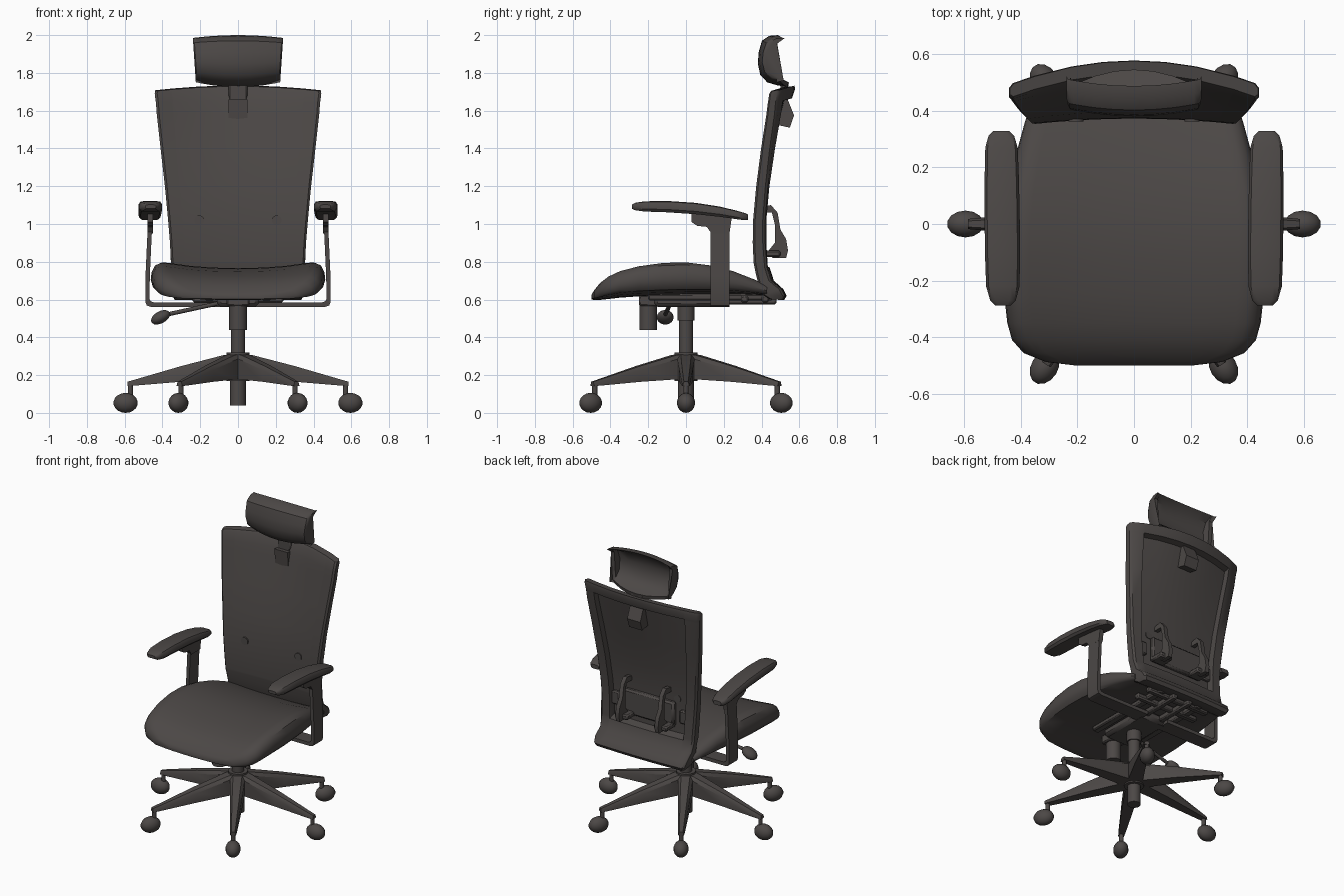
import bpy, bmesh, math
from mathutils import Vector, Matrix

mat = bpy.data.materials.new("charcoal")
mat.diffuse_color = (0.072, 0.064, 0.061, 1)


def finish(name, bm):
    bmesh.ops.recalc_face_normals(bm, faces=bm.faces)
    me = bpy.data.meshes.new(name)
    bm.to_mesh(me)
    bm.free()
    me.materials.append(mat)
    ob = bpy.data.objects.new(name, me)
    bpy.context.collection.objects.link(ob)
    return ob


def loft(name, rings, m=None):
    """Skin a list of equal-length closed rings and cap both ends."""
    bm = bmesh.new()
    vs = [[bm.verts.new(p) for p in r] for r in rings]
    n = len(vs[0])
    for a, b in zip(vs, vs[1:]):
        for i in range(n):
            bm.faces.new((a[i], a[(i + 1) % n], b[(i + 1) % n], b[i]))
    bm.faces.new(vs[0][::-1])
    bm.faces.new(vs[-1])
    if m:
        bm.transform(m)
    return finish(name, bm)


def box(name, lo, hi, bevel=0.008):
    bm = bmesh.new()
    bmesh.ops.create_cube(bm, size=1)
    lo, hi = Vector(lo), Vector(hi)
    for v in bm.verts:
        v.co = Vector([(lo[i] + hi[i]) / 2 + v.co[i] * (hi[i] - lo[i]) for i in range(3)])
    bmesh.ops.bevel(bm, geom=bm.edges[:], offset=bevel, segments=1, affect='EDGES')
    return finish(name, bm)


def rod(name, p, q, r, r2=None, seg=20):
    bm = bmesh.new()
    p, q = Vector(p), Vector(q)
    d = q - p
    m = Matrix.Translation((p + q) / 2) @ d.to_track_quat('Z', 'Y').to_matrix().to_4x4()
    bmesh.ops.create_cone(bm, cap_ends=True, segments=seg, radius1=r,
                          radius2=r if r2 is None else r2, depth=d.length, matrix=m)
    return finish(name, bm)


def ball(name, m, scale):
    bm = bmesh.new()
    bmesh.ops.create_uvsphere(bm, u_segments=14, v_segments=9, radius=1,
                              matrix=m @ Matrix.Diagonal((*scale, 1)))
    return finish(name, bm)


def extrude_yz(name, prof, x0, x1):
    return loft(name, [[(x, y, z) for y, z in prof] for x in (x0, x1)])


# Six-legged base with casters
for k, deg in enumerate((0, 58, 122, 180, 238, 302)):
    m = Matrix.Rotation(math.radians(deg), 4, 'Z')
    rings = []
    for r, w, z0, z1 in ((0.03, .05, .18, .312), (.08, .046, .178, .305), (.3, .036, .165, .248),
                         (.54, .022, .145, .178), (.585, .018, .142, .165)):
        rings.append([(r, -w, z0), (r, w, z0), (r, w, z1 - .02), (r, w * .6, z1),
                      (r, -w * .6, z1), (r, -w, z1 - .02)])
    loft(f"base_leg_{k}", rings, m)
    rod(f"caster_stem_{k}", m @ Vector((.57, 0, .07)), m @ Vector((.57, 0, .155)), .014, seg=10)
    ball(f"caster_{k}", m @ Matrix.Translation((.595, 0, .053)), (.066, .048, .053))

# Central column
rod("base_hub", (0, 0, .17), (0, 0, .32), .062)
rod("column_bottom", (0, 0, .04), (0, 0, .2), .042)
rod("gas_lift", (0, 0, .3), (0, 0, .5), .038)
rod("lift_collar", (0, 0, .49), (0, 0, .6), .046)

# Mechanism under the seat
box("mechanism", (-.11, -.17, .56), (.11, .2, .625), .02)
rod("tension_knob", (0, -.2, .44), (0, -.2, .57), .047)
box("knob_mount", (-.06, -.25, .565), (.06, -.1, .625))
for s in (-1, 1):
    box("seat_rail", (s * .15 - .025, -.2, .595), (s * .15 + .025, .46, .63))
    box("back_link", (s * .06 - .02, .1, .575), (s * .06 + .02, .48, .615))
for y in (.31, .42):
    box("cross_bar", (-.24, y - .02, .585), (.24, y + .02, .622))
rod("lever_rod", (-.08, -.08, .585), (-.38, -.11, .52), .011, seg=10)
ball("lever_paddle", Matrix.Translation((-.41, -.11, .506)) @ Matrix.Rotation(-.5, 4, 'Y'),
     (.056, .045, .032))

# Seat cushion: sections along y (y, top, half width, bottom)
half = [(0, .82), (.3, .84), (.55, .89), (.8, .98), (.88, 1), (.95, .92), (.99, .72), (1, .5),
        (.98, .3), (.94, .18), (.7, .1), (.35, .03)]
ring = half + [(0, 0)] + [(-a, b) for a, b in half[:0:-1]]
rings = []
for y, t, w, b in ((-.5, .625, .2, .602), (-.487, .648, .31, .597), (-.455, .688, .39, .598),
                   (-.41, .722, .43, .603), (-.35, .75, .447, .61), (-.25, .776, .458, .617),
                   (-.12, .794, .462, .62), (0, .797, .456, .623), (.12, .782, .442, .625),
                   (.25, .75, .415, .625), (.36, .707, .385, .622), (.43, .675, .36, .618)):
    rings.append([(w * u, y, b + f * (t - b)) for u, f in ring])
loft("seat", rings)

# Backrest: sections along z (half width, front y, front z, back y, back z, bow, recessed)
us = [-1, -.97, -.8, -.79, -.5, -.25, 0, .25, .5, .79, .8, .97, 1]
rings = []
for w, fy, fz, by, bz, bow, rec in (
        (.335, .44, .602, .51, .598, .01, 0), (.345, .405, .625, .523, .62, .01, 0),
        (.35, .385, .67, .505, .655, .01, 0), (.35, .368, .74, .45, .70, .015, 0),
        (.355, .358, .79, .428, .77, .015, 0), (.355, .357, .80, .427, .785, .015, 1),
        (.36, .352, .9, .418, .9, .02, 1), (.37, .354, 1.02, .418, 1.02, .02, 1),
        (.387, .370, 1.2, .432, 1.2, .027, 1), (.41, .395, 1.4, .455, 1.4, .045, 1),
        (.43, .422, 1.58, .48, 1.58, .065, 1), (.434, .428, 1.635, .485, 1.635, .073, 1),
        (.435, .43, 1.645, .486, 1.645, .075, 0), (.441, .436, 1.69, .492, 1.69, .085, 0),
        (.438, .445, 1.703, .49, 1.708, .085, 0)):
    lift = .025 * max(0, (fz - 1.4) / .3)
    front, back = [], []
    for u in us:
        c = 1 - u * u
        inset = .012 if abs(u) == 1 else 0
        front.append((w * u, fy + bow * c + inset, fz + lift * c))
        if rec and abs(u) < .795:
            back.append((w * u, fy + .02 + bow * c, bz + lift * c))
        else:
            back.append((w * u, by + bow * c - inset, bz + lift * c))
    rings.append(front + back[::-1])
loft("backrest", rings)

# Lumbar support behind the backrest
box("lumbar_plate", (-.2, .385, .83), (.2, .425, 1.0), .012)
for s in (-1, 1):
    strut = [(.39, 1.09), (.45, 1.1), (.485, 1.06), (.5, .97), (.53, .92), (.54, .86), (.53, .82),
             (.46, .82), (.43, .85), (.47, .9), (.47, 1.0), (.455, 1.06), (.39, 1.06)]
    extrude_yz("lumbar_strut", strut, s * .15 - .014, s * .15 + .014)
    box("lumbar_foot", (s * .15 - .05, .4, .825), (s * .15 + .05, .5, .86))
    box("lumbar_slider", (s * .26 - .03, .375, .86), (s * .26 + .03, .405, .95))
    rod("lumbar_button", (s * .205, .362, 1.02), (s * .205, .39, 1.02), .026)

# Headrest bracket and shell
extrude_yz("headrest_bracket", [(.47, 1.66), (.54, 1.655), (.572, 1.575), (.55, 1.51), (.48, 1.525)],
           -.05, .05)
box("headrest_stem", (-.05, .5, 1.64), (.05, .54, 1.75))
prof = [(.487, 2.0), (.44, 1.996), (.402, 1.97), (.385, 1.91), (.38, 1.85), (.393, 1.79),
        (.43, 1.75), (.48, 1.735), (.54, 1.725), (.545, 1.75), (.48, 1.775), (.44, 1.82),
        (.43, 1.9), (.45, 1.965)]
rings = []
for u in (-1, -.97, -.89, -.88, -.6, -.3, 0, .3, .6, .88, .89, .97, 1):
    r = []
    for i, (y, z) in enumerate(prof):
        if i in (8, 9):
            y -= .06 * u * u
        elif i > 9 and abs(u) > .885:
            y = .483
        elif i < 8:
            y += .025 * u * u + (.012 if abs(u) == 1 else 0)
        z += u * u * (.025 * (2 - z) / .27 - .015 * (z - 1.73) / .27)
        r.append((u * (.222 + .018 * (z - 1.73) / .27), y, z))
    rings.append(r)
loft("headrest", rings)

# Armrests: pad, bracket and bent post, mirrored
for s in (-1, 1):
    rings = []
    for y, w, b, t in ((-.287, .028, 1.082, 1.102), (-.27, .045, 1.073, 1.112),
                       (-.22, .059, 1.066, 1.12), (-.1, .062, 1.062, 1.122), (.05, .062, 1.052, 1.112),
                       (.18, .06, 1.038, 1.092), (.27, .057, 1.025, 1.07), (.312, .045, 1.02, 1.058),
                       (.328, .028, 1.022, 1.05)):
        x, h = s * (.465 + .01 * y), t - b
        rings.append([(x + w * a, y, b + h * f) for a, f in (
            (-.8, 0), (.8, 0), (1, .25), (1, .7), (.85, .93), (.5, 1), (-.5, 1), (-.85, .93),
            (-1, .7), (-1, .25))])
    loft("armrest_pad", rings)
    extrude_yz("armrest_bracket", [(.03, 1.06), (.03, 1.01), (.06, .99), (.11, .985), (.135, .95),
                                   (.23, .95), (.24, 1.02), (.24, 1.045)], s * .45, s * .48)
    path = [(.45, 1.03, .453, 1.03), (.478, .98, .455, .98), (.49, .72, .467, .72),
            (.491, .59, .468, .6), (.483, .568, .46, .59), (.46, .561, .445, .585), (.08, .561, .08, .585)]
    path[0] = (.475, 1.04, .452, 1.04)
    loft("armrest_post", [[(s * a, .13, b), (s * a, .23, b), (s * c, .23, d), (s * c, .13, d)]
                          for a, b, c, d in path])

# Smooth shading with crisp edges
for ob in bpy.context.collection.objects:
    ob.select_set(True)
    bpy.context.view_layer.objects.active = ob
bpy.ops.object.shade_smooth_by_angle(angle=math.radians(38))
